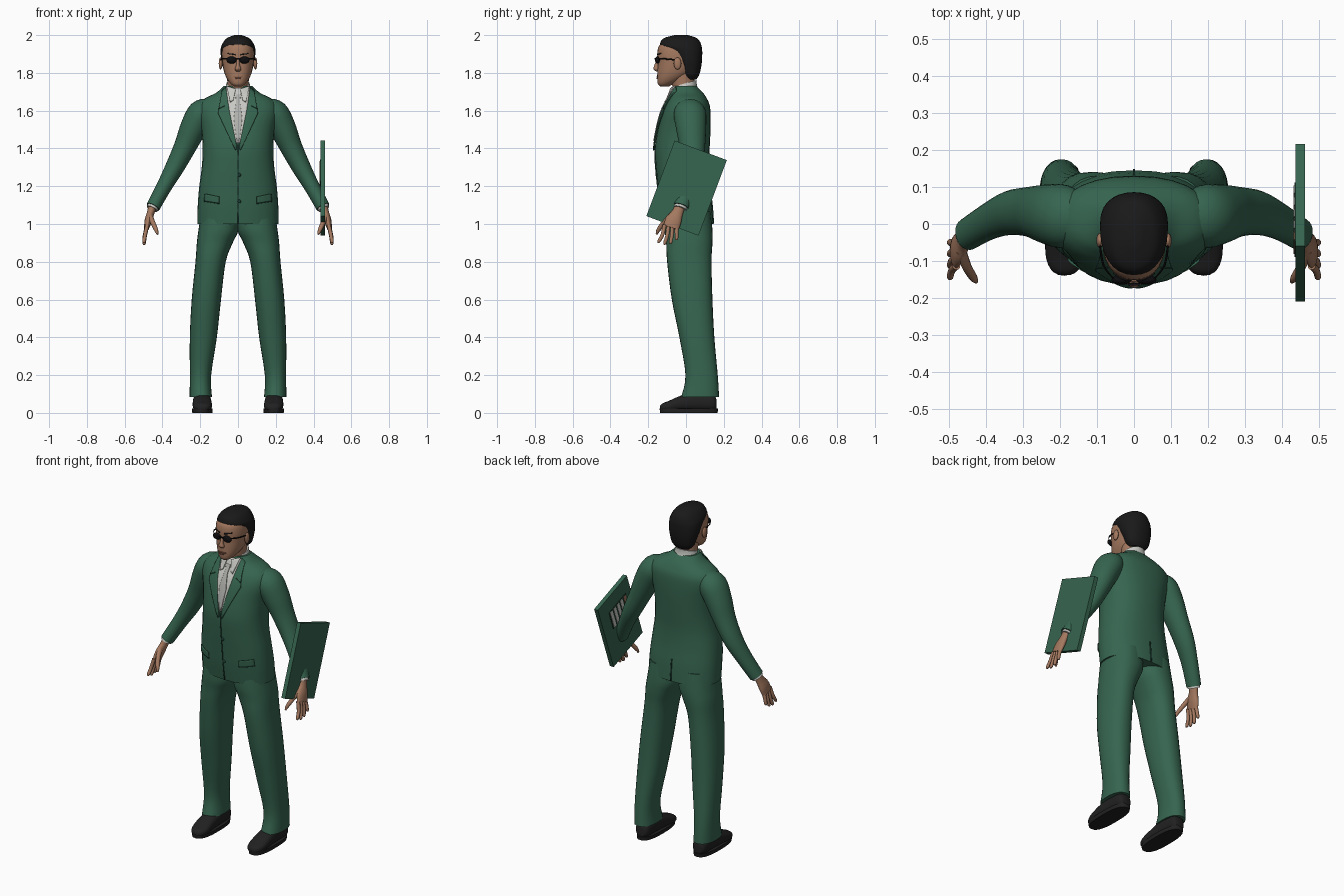
import bpy, bmesh, math
from mathutils import Vector, Matrix
from mathutils.bvhtree import BVHTree

cube = bpy.data.objects.get("Cube")
if cube:
    bpy.data.objects.remove(cube)


def material(name, r, g, b):
    m = bpy.data.materials.new(name)
    m.use_nodes = True
    m.diffuse_color = (r, g, b, 1)
    node = next(n for n in m.node_tree.nodes if n.type == 'BSDF_PRINCIPLED')
    node.inputs["Base Color"].default_value = (r, g, b, 1)
    node.inputs["Roughness"].default_value = 0.8
    return m


GREEN = material("suit green", .037, .13, .08)
SEAM = material("dark green seam", .012, .045, .03)
SKIN = material("skin", .37, .19, .115)
LIPS = material("lips brown", .24, .10, .065)
HAIR = material("hair black", .01, .01, .01)
WHITE = material("shirt white", .58, .58, .55)
TIE = material("tie grey", .44, .44, .42)
SHOE = material("shoe black", .016, .015, .015)
LENS = material("lens black", .004, .004, .005)


def finish(name, bm, mat, angle=40):
    bmesh.ops.recalc_face_normals(bm, faces=bm.faces)
    me = bpy.data.meshes.new(name)
    bm.to_mesh(me)
    bm.free()
    me.materials.append(mat)
    ob = bpy.data.objects.new(name, me)
    bpy.context.collection.objects.link(ob)
    bpy.ops.object.select_all(action='DESELECT')
    ob.select_set(True)
    bpy.context.view_layer.objects.active = ob
    bpy.ops.object.shade_smooth_by_angle(angle=math.radians(angle))
    return ob


def spline(rows, steps):
    """Smooth the rows of a loft with a Catmull-Rom curve."""
    out = []
    for i in range(len(rows) - 1):
        a, b = rows[i], rows[i + 1]
        p, n = rows[max(i - 1, 0)], rows[min(i + 2, len(rows) - 1)]
        for k in range(steps):
            t = k / steps
            out.append([.5 * (2*b0 + (c0 - a0)*t + (2*a0 - 5*b0 + 4*c0 - d0)*t*t
                              + (3*b0 - a0 - 3*c0 + d0)*t**3)
                        for a0, b0, c0, d0 in zip(p, a, b, n)])
    return out + [list(rows[-1])]


def loft(name, rows, mat, axes=None, power=2, segs=28, steps=4):
    """Skin rings (x, y, z, radius a, radius b); rings follow the path if no axes."""
    bm = bmesh.new()
    rows = spline(rows, steps)
    rings = []
    for i, (x, y, z, ra, rb) in enumerate(rows):
        if axes:
            u, v = axes
        else:
            t = Vector(rows[min(i + 1, len(rows) - 1)][:3]) - Vector(rows[max(i - 1, 0)][:3])
            u = t.cross(Vector((0, 1, 0))).normalized()
            v = u.cross(t).normalized()
        ring = []
        for k in range(segs):
            a = math.tau * k / segs
            c, s = math.cos(a), math.sin(a)
            c = math.copysign(abs(c) ** (2 / power), c)
            s = math.copysign(abs(s) ** (2 / power), s)
            ring.append(bm.verts.new(Vector((x, y, z)) + u * c * ra + v * s * rb))
        rings.append(ring)
    for r, q in zip(rings, rings[1:]):
        for k in range(segs):
            bm.faces.new((r[k], r[(k + 1) % segs], q[(k + 1) % segs], q[k]))
    bm.faces.new(rings[0])
    bm.faces.new(rings[-1])
    return finish(name, bm, mat)


X, Y, Z = Vector((1, 0, 0)), Vector((0, 1, 0)), Vector((0, 0, 1))


def stack(name, rows, mat, side=1, power=2):
    """Level rings (z, x min, x max, y min, y max)."""
    return loft(name, [(side * (a + b) / 2, (c + d) / 2, z, (b - a) / 2, (d - c) / 2)
                       for z, a, b, c, d in rows], mat, (X, Y), power)


def ball(name, loc, size, mat):
    bm = bmesh.new()
    bmesh.ops.create_uvsphere(bm, u_segments=20, v_segments=12, radius=1)
    bmesh.ops.transform(bm, verts=bm.verts,
                        matrix=Matrix.Translation(loc) @ Matrix.Diagonal((*size, 1)))
    return finish(name, bm, mat)


def box(name, size, mat, matrix):
    bm = bmesh.new()
    bmesh.ops.create_cube(bm, size=1)
    bmesh.ops.transform(bm, verts=bm.verts, matrix=matrix @ Matrix.Diagonal((*size, 1)))
    return finish(name, bm, mat)


def surface(ob):
    bpy.context.view_layer.update()
    return BVHTree.FromObject(ob, bpy.context.evaluated_depsgraph_get())


def drape(name, left, right, mat, tree, lift=.004, cols=8, sub=6, back=False):
    """Lay a thin sheet between two (x, z) edges onto the front or back of a surface."""
    bm = bmesh.new()
    way = -1 if back else 1
    grid = []
    for i in range((len(left) - 1) * sub + 1):
        s, t = min(i // sub, len(left) - 2), 0
        t = i / sub - s
        l = Vector(left[s]).lerp(Vector(left[s + 1]), t)
        r = Vector(right[s]).lerp(Vector(right[s + 1]), t)
        row = []
        for k in range(cols + 1):
            x, z = l.lerp(r, k / cols)
            hit = tree.ray_cast(Vector((x, -way, z)), Y * way)[0]
            row.append(bm.verts.new((x, (hit.y if hit else -.05) - way * lift, z)))
        grid.append(row)
    for p, q in zip(grid, grid[1:]):
        for k in range(cols):
            bm.faces.new((p[k], p[k + 1], q[k + 1], q[k]))
    ob = finish(name, bm, mat)
    mod = ob.modifiers.new("thickness", 'SOLIDIFY')
    mod.thickness, mod.offset = .006, 0
    return ob


# Jacket body
jacket = stack("jacket", [(z, -w, w, f, b) for z, w, f, b in (
    (1.0, .215, -.125, .145), (1.1, .213, -.14, .138), (1.2, .205, -.15, .125),
    (1.3, .192, -.16, .12), (1.4, .187, -.165, .125), (1.5, .195, -.15, .13),
    (1.58, .212, -.13, .13), (1.63, .207, -.11, .125), (1.665, .175, -.09, .11),
    (1.695, .115, -.078, .09), (1.73, .075, -.065, .055))], GREEN, power=2.3)
body = surface(jacket)

# Shirt front, tie and jacket details
drape("shirt_front", [(-.066, 1.72), (-.05, 1.6), (-.012, 1.43)],
      [(.066, 1.72), (.05, 1.6), (.012, 1.43)], WHITE, body)
drape("tie", [(-.014, 1.685), (-.01, 1.645), (-.022, 1.56), (-.008, 1.44)],
      [(.014, 1.685), (.01, 1.645), (.022, 1.56), (.008, 1.44)], TIE, body, .009)
drape("front_seam", [(-.002, 1.42), (-.002, 1.002)], [(.002, 1.42), (.002, 1.002)], SEAM, body, .001, 1)
drape("back_vent", [(-.003, 1.13), (-.003, 1.002)], [(.003, 1.13), (.003, 1.002)], SEAM, body, .001, 1, back=True)
for s, side in ((1, "left"), (-1, "right")):
    mir = lambda pts: [(s * x, z) for x, z in pts]
    drape(side + "_lapel", mir([(.064, 1.725), (.046, 1.6), (.004, 1.40)]),
          mir([(.085, 1.705), (.105, 1.585), (.014, 1.39)]), GREEN, body, .007)
    drape(side + "_lapel_notch", mir([(.07, 1.628), (.07, 1.624)]),
          mir([(.102, 1.612), (.102, 1.608)]), SEAM, body, .009, 4, 1)
    drape(side + "_shirt_collar", mir([(.012, 1.715), (.025, 1.655)]),
          mir([(.06, 1.73), (.042, 1.645)]), WHITE, body, .012)
    drape(side + "_pocket_flap", mir([(.1, 1.145), (.1, 1.11)]),
          mir([(.175, 1.16), (.178, 1.122)]), GREEN, body, .006)
    drape(side + "_pocket_line", mir([(.1, 1.11), (.1, 1.106)]),
          mir([(.178, 1.122), (.178, 1.118)]), SEAM, body, .003, 6, 1)
for i, z in enumerate((1.26, 1.12)):
    hit = body.ray_cast(Vector((.006, -1, z)), Y)[0]
    ball(f"button_{i + 1}", hit, (.01, .006, .01), SEAM)

# Neck and collar band
loft("neck", [(0, .0, 1.66, .058, .062), (0, -.012, 1.73, .056, .06), (0, -.025, 1.81, .06, .065)], SKIN, (X, Y))
loft("collar_band", [(0, .0, 1.68, .075, .07), (0, -.004, 1.72, .067, .064), (0, -.004, 1.745, .061, .063)],
     WHITE, (X, Vector((0, .96, .27))))

# Head and hair
head = stack("head", [(z, -w, w, f, b) for z, w, f, b in (
    (1.728, .018, -.135, -.09), (1.74, .036, -.148, -.07), (1.765, .056, -.152, -.02),
    (1.80, .072, -.152, .03), (1.85, .082, -.15, .055), (1.90, .085, -.152, .06),
    (1.945, .077, -.142, .055), (1.98, .045, -.1, .03))], SKIN, power=2.2)
face = surface(head)
stack("hair", [(z, -w, w, f, b) for z, w, f, b in (
    (1.765, .045, .0, .055), (1.79, .068, -.015, .07), (1.83, .08, -.035, .08),
    (1.87, .089, -.06, .085), (1.915, .092, -.095, .086), (1.94, .089, -.135, .083),
    (1.965, .076, -.134, .074), (1.985, .057, -.115, .055), (2.0, .02, -.06, .01))], HAIR, power=2.2)

# Face details
loft("nose", [(0, -.148, 1.87, .007, .008), (0, -.156, 1.84, .010, .012),
              (0, -.158, 1.82, .017, .014), (0, -.15, 1.808, .010, .008)], SKIN, (X, Y))
drape("mouth", [(-.024, 1.782), (-.024, 1.777)], [(.024, 1.782), (.024, 1.777)], LIPS, face, .001, 6, 1)
drape("lower_lip", [(-.016, 1.775), (-.012, 1.768)], [(.016, 1.775), (.012, 1.768)], LIPS, face, .002, 6, 1)
box("glasses_bridge", (.03, .006, .006), LENS, Matrix.Translation((0, -.163, 1.875)))
for s, side in ((1, "left"), (-1, "right")):
    ball(side + "_lens", (s * .034, -.151, 1.868), (.027, .013, .019), LENS)
    loft(side + "_glasses_arm", [(s * .055, -.148, 1.875, .003, .004), (s * .083, -.11, 1.874, .003, .004),
                                 (s * .093, -.045, 1.868, .003, .004)], LENS, (X, Z), segs=8)
    drape(side + "_eyebrow", [(s * .014, 1.900), (s * .014, 1.893)],
          [(s * .055, 1.905), (s * .055, 1.9)], HAIR, face, .001, 6, 1)
    ball(side + "_ear", (s * .092, -.045, 1.85), (.010, .02, .032), SKIN)

# Limbs, mirrored left and right
for s, side in ((1, "left"), (-1, "right")):
    path = lambda rows: [(s * r[0], *r[1:]) for r in rows]
    loft(side + "_sleeve", path([
        (.14, .015, 1.625, .045, .06), (.19, .02, 1.588, .074, .085), (.235, .027, 1.51, .071, .08),
        (.28, .033, 1.41, .059, .068), (.335, .03, 1.30, .05, .06), (.39, .008, 1.2, .041, .05),
        (.45, -.028, 1.09, .037, .044)]), GREEN)
    loft(side + "_cuff", path([(.44, -.022, 1.11, .03, .036), (.455, -.032, 1.08, .031, .037)]), WHITE, steps=1)
    loft(side + "_palm", path([(.45, -.03, 1.10, .022, .027), (.462, -.045, 1.06, .02, .03),
                               (.474, -.065, 1.02, .02, .042), (.484, -.08, .98, .014, .042)]), SKIN)
    for k, (finger, length) in enumerate((("little", .07), ("ring", .09), ("middle", .095), ("index", .085))):
        y, d = -.05 - .021 * k, -.010 * k
        loft(f"{side}_{finger}_finger", path([
            (.48, y, .995, .011, .011), (.492, y + d * .4, .985 - length * .5, .010, .010),
            (.497, y + d, .985 - length * .9, .009, .009), (.497, y + d, .985 - length, .004, .004)]),
            SKIN, segs=10)
    loft(side + "_thumb", path([(.468, -.07, 1.05, .014, .016), (.452, -.115, 1.01, .013, .013),
                                (.434, -.145, .97, .011, .011), (.426, -.156, .945, .005, .005)]), SKIN, segs=10)
    stack(side + "_trouser_leg", [
        (1.07, -.005, .195, -.11, .13), (.97, -.003, .209, -.112, .14), (.9, .028, .218, -.105, .14),
        (.8, .065, .225, -.1, .135), (.6, .09, .245, -.075, .14), (.4, .112, .255, -.035, .15),
        (.2, .142, .255, -.003, .168), (.085, .138, .256, -.025, .175)], GREEN, s, 2.3)
    loft(side + "_shoe", path([
        (.19, .162, .045, .025, .025), (.19, .14, .055, .042, .045), (.19, .05, .06, .047, .05),
        (.19, -.03, .05, .05, .04), (.188, -.09, .036, .05, .028), (.187, -.125, .03, .036, .02),
        (.187, -.138, .026, .015, .01)]), SHOE, (X, Z), 2.4)
    loft(side + "_sole", path([(.189, .015, .0, .053, .152), (.189, .015, .022, .055, .155)]),
         SHOE, (X, Y), 2.6, steps=1)

# Folder held in the left hand, with a striped label on its inner face
tilt = Matrix.Translation((.449, .003, 1.19)) @ Matrix.Rotation(-.359, 4, 'X')
box("folder", (.025, .295, .427), GREEN, tilt)
box("label", (.004, .17, .12), SEAM, tilt @ Matrix.Translation((-.013, -.015, .064)))
for k in range(5):
    box(f"label_stripe_{k + 1}", (.004, .022, .11), SKIN if k == 4 else WHITE,
        tilt @ Matrix.Translation((-.0155, .052 - .0335 * k, .064)))
